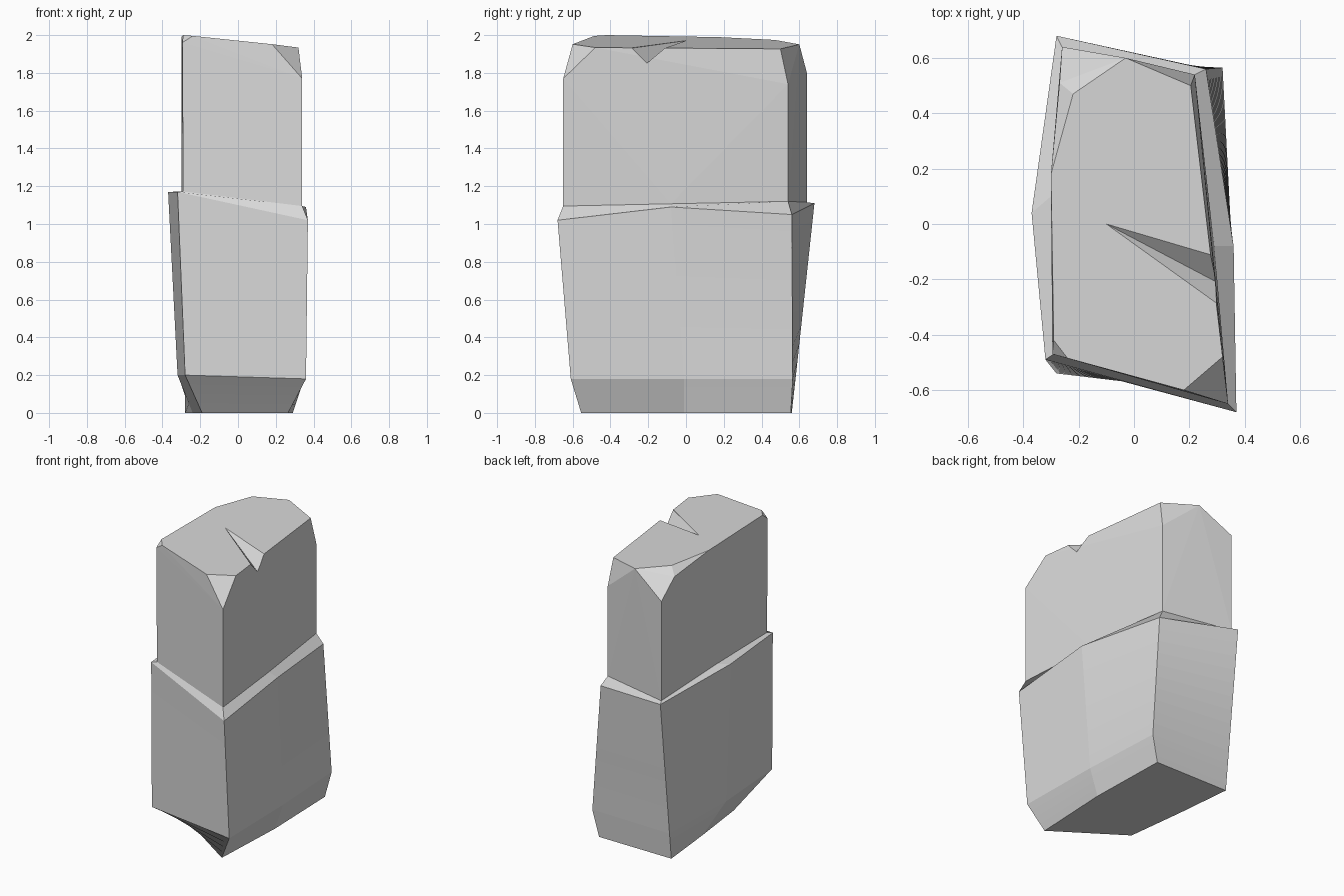
import bpy
import bmesh
from mathutils import Vector

if "Cube" in bpy.data.objects:
    bpy.data.objects.remove(bpy.data.objects["Cube"])

stone = bpy.data.materials.new("grey stone")
stone.diffuse_color = (0.69, 0.69, 0.69, 1)
stone.use_nodes = True
stone.node_tree.nodes["Principled BSDF"].inputs["Base Color"].default_value = stone.diffuse_color


def finish(name, bm):
    bmesh.ops.recalc_face_normals(bm, faces=bm.faces[:])
    mesh = bpy.data.meshes.new(name)
    bm.to_mesh(mesh)
    bm.free()
    mesh.materials.append(stone)
    ob = bpy.data.objects.new(name, mesh)
    bpy.context.collection.objects.link(ob)
    return ob


def blend(a, b, t):
    """Ring part of the way from ring a to ring b."""
    return [Vector(p).lerp(Vector(q), t) for p, q in zip(a, b)]


def loft(name, rings):
    """Skin between rings of equal length, closed at the bottom only."""
    bm = bmesh.new()
    vs = [[bm.verts.new(p) for p in r] for r in rings]
    n = len(vs[0])
    for a, b in zip(vs, vs[1:]):
        for i in range(n):
            j = (i + 1) % n
            bm.faces.new((a[i], a[j], b[j], b[i]))
    bm.faces.new(vs[0][::-1])
    return finish(name, bm)


def hull(name, points):
    bm = bmesh.new()
    for p in points:
        bm.verts.new(p)
    res = bmesh.ops.convex_hull(bm, input=bm.verts[:])
    junk = {v for v in res["geom_interior"] if isinstance(v, bmesh.types.BMVert)}
    bmesh.ops.delete(bm, geom=list(junk), context='VERTS')
    return finish(name, bm)


def top(x, y):
    """Point on the tilted top plane."""
    return (x, y, 2 - 0.11 * (x + 0.29) - 0.02 * (y + 0.42))


# Lower block: rings run front left, front right, right, back right, back left, left
base = [(-.19, -.25, 0), (.265, -.555, 0), (.29, -.01, 0),
        (.275, .555, 0), (-.28, .56, 0), (-.24, .16, 0)]
foot = [(-.28, -.54, .2), (.36, -.61, .18), (.35, -.01, .18),
        (.32, .565, .18), (-.28, .58, .18), (-.32, .02, .2)]
shoulder = [(-.32, -.49, 1.17), (.37, -.68, 1.02), (.36, -.08, 1.09),
            (.26, .56, 1.05), (-.28, .68, 1.11), (-.37, .04, 1.17)]
ledge = [(-.29, -.47, 1.172), (.34, -.65, 1.095), (.29, -.08, 1.107),
         (.22, .54, 1.12), (-.26, .64, 1.115), (-.30, .1, 1.172)]

# Extra rings keep the twisted faces smooth
rings = [blend(base, foot, t / 4) for t in range(4)]
rings += [blend(foot, shoulder, t / 10) for t in range(11)] + [ledge]
lower = loft("lower_block", rings)

# Upper block with chipped corners
sides = [(x, y, 1.0) for x, y, z in ledge]
rim = [(-.295, -.47, 1.96), (.34, -.65, 1.77), (.22, .54, 1.74),
       (-.26, .64, 1.80), (-.269, .51, 1.925)]
crown = [top(*p) for p in ((-.29, -.42), (-.24, -.485), (.18, -.60), (.32, -.48),
                           (.205, .50), (-.03, .60), (-.22, .47), (-.30, .18))]
upper = hull("upper_block", sides + rim + crown)

# Wedge-shaped crack in the top, opening to the right
tip = Vector(top(-.1, 0))
ends = [tip + (Vector(p) - tip) * 1.4
        for p in ((.28, -.2, 1.855), (.27, -.1, 1.94), (.29, -.28, 1.932))]
up = Vector((0, 0, .2))
crack = hull("crack_cutter", [tip] + ends + [ends[1] + up, ends[2] + up, tip + up])
crack.hide_render = True
mod = upper.modifiers.new("crack", 'BOOLEAN')
mod.operation = 'DIFFERENCE'
mod.solver = 'EXACT'
mod.object = crack
bpy.context.view_layer.objects.active = upper
bpy.ops.object.modifier_apply(modifier=mod.name)
bpy.data.objects.remove(crack)

# Open the underside and seat the upper block on the ledge
bm = bmesh.new()
bm.from_mesh(upper.data)
bottom = [f for f in bm.faces if all(v.co.z < 1.01 for v in f.verts)]
bmesh.ops.delete(bm, geom=bottom, context='FACES')
for v in bm.verts:
    if v.co.z < 1.01:
        v.co = min(ledge, key=lambda p: (Vector(p).xy - v.co.xy).length)
bm.to_mesh(upper.data)
bm.free()
